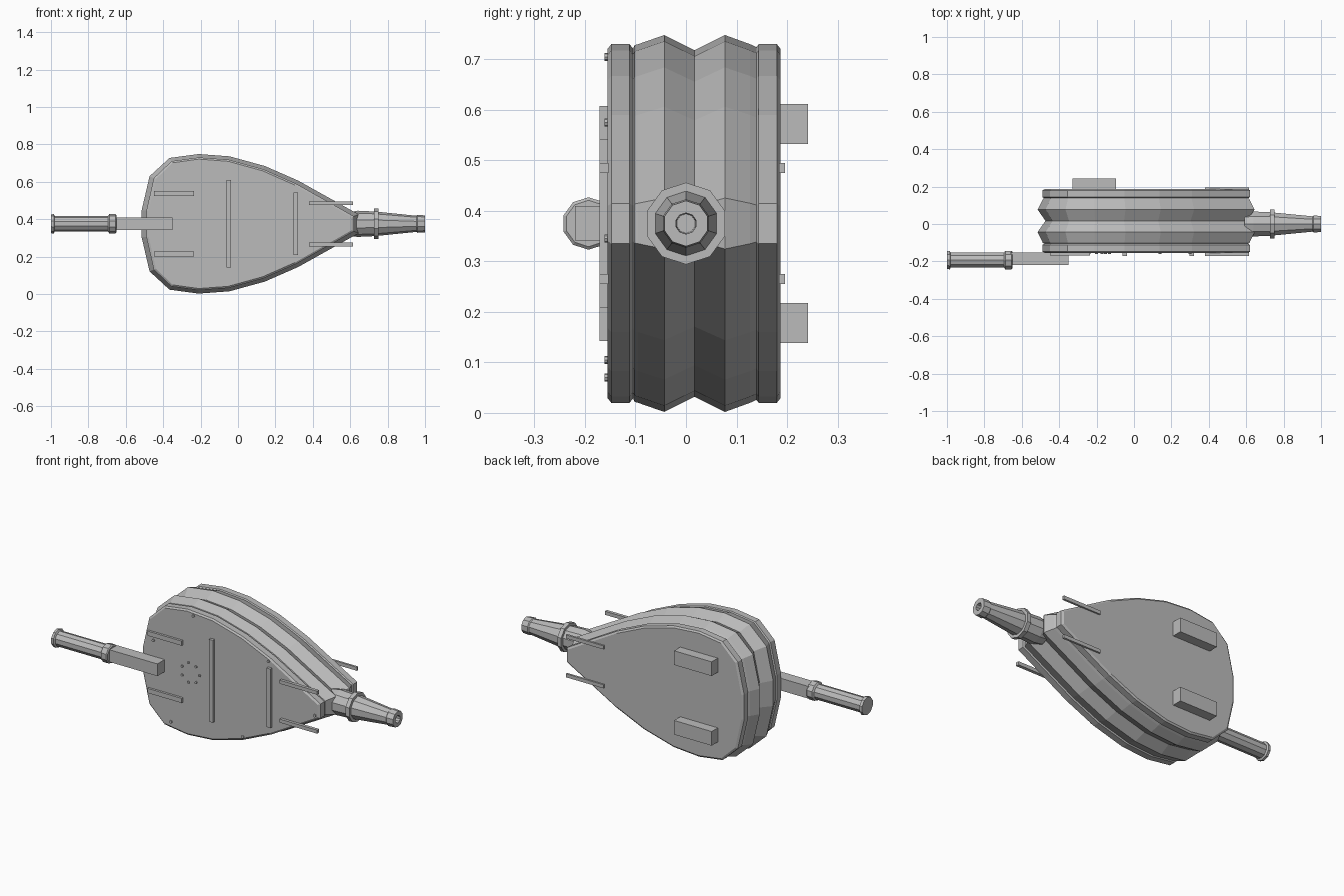
import bpy, bmesh, math
from mathutils import Vector

cube = bpy.data.objects.get("Cube")
if cube:
    bpy.data.objects.remove(cube)

GREY = 0.5
mat = bpy.data.materials.new("plain grey")
mat.use_nodes = True
mat.diffuse_color = (GREY, GREY, GREY, 1)
mat.node_tree.nodes["Principled BSDF"].inputs["Base Color"].default_value = (GREY, GREY, GREY, 1)

MID = 0.375  # height of the long axis


def finish(name, bm):
    bmesh.ops.recalc_face_normals(bm, faces=bm.faces[:])
    mesh = bpy.data.meshes.new(name)
    bm.to_mesh(mesh)
    bm.free()
    mesh.materials.append(mat)
    obj = bpy.data.objects.new(name, mesh)
    bpy.context.collection.objects.link(obj)
    return obj


def loft(name, rings):
    """Skin a row of equal-length rings and cap both ends."""
    bm = bmesh.new()
    rows = [[bm.verts.new(p) for p in ring] for ring in rings]
    n = len(rows[0])
    for a, b in zip(rows, rows[1:]):
        for i in range(n):
            j = (i + 1) % n
            bm.faces.new((a[i], a[j], b[j], b[i]))
    bm.faces.new(rows[0])
    bm.faces.new(rows[-1])
    return finish(name, bm)


def box(name, x0, x1, y0, y1, z0, z1):
    return loft(name, [[(x0, y, z0), (x1, y, z0), (x1, y, z1), (x0, y, z1)] for y in (y0, y1)])


def turned(name, profile, y, sides=10):
    """Turn (x, radius) pairs about the long axis."""
    turns = [math.pi / 2 + math.tau * i / sides for i in range(sides)]
    return loft(name, [[(x, y + r * math.cos(a), MID + r * math.sin(a)) for a in turns]
                       for x, r in profile])


# Teardrop outline, upper half mirrored to the lower
half = [(-0.49, 0.07), (-0.45, 0.245), (-0.355, 0.335), (-0.21, 0.355),
        (-0.05, 0.343), (0.135, 0.292), (0.31, 0.215), (0.62, 0.04)]
outline = [Vector(p) for p in half] + [Vector((x, -z)) for x, z in reversed(half)]


def teardrop(y, offset):
    ring = []
    for i, p in enumerate(outline):
        d0 = (p - outline[i - 1]).normalized()
        d1 = (outline[(i + 1) % len(outline)] - p).normalized()
        n0, n1 = Vector((-d0.y, d0.x)), Vector((-d1.y, d1.x))
        m = (n0 + n1) * offset / (1 + n0.dot(n1))
        ring.append((p.x + 1.4 * m.x, y, MID + p.y + m.y))
    return ring


def slab(name, steps):
    return loft(name, [teardrop(y, off) for y, off in steps])


# Boards with bevelled rims, and the pleated body between them
slab("front_board", [(-0.155, -0.009), (-0.148, 0), (-0.112, 0), (-0.105, -0.008)])
slab("rear_board", [(0.139, -0.006), (0.144, 0), (0.18, 0), (0.187, -0.009)])
slab("bellows", [(-0.106, -0.012), (-0.102, -0.002), (-0.095, 0.0), (-0.043, 0.018),
                 (0.017, -0.012), (0.077, 0.018), (0.127, 0.0), (0.14, -0.006)])

# Nozzle with collar and open mouth
turned("nozzle", [(0.59, 0.062), (0.64, 0.07), (0.727, 0.066), (0.727, 0.081), (0.75, 0.081),
                  (0.75, 0.064), (0.955, 0.043), (0.96, 0.048), (1.0, 0.045),
                  (1.0, 0.021), (0.93, 0.019)], 0)

# Handle: flat bar on the board and a turned grip
box("handle_bar", -0.66, -0.35, -0.22, -0.153, 0.341, 0.41)
turned("handle_grip", [(-1.0, 0.05), (-0.985, 0.052), (-0.98, 0.042), (-0.695, 0.042),
                       (-0.688, 0.052), (-0.655, 0.052), (-0.65, 0.046)], -0.193)

# Cross battens on the front board
for name, x, reach in (("wide_batten", -0.05, 0.233), ("narrow_batten", 0.31, 0.167)):
    box(name, x - 0.012, x + 0.012, -0.171, -0.15, MID - reach, MID + reach)

# Strips and blocks in mirrored pairs
for side, s in (("upper", 1), ("lower", -1)):
    def pair(name, x0, x1, y0, y1, dz, h):
        z = MID + s * dz
        box(f"{side}_{name}", x0, x1, y0, y1, z - h, z + h)
    pair("front_strip", -0.45, -0.235, -0.168, -0.15, 0.162, 0.013)
    pair("front_rod", 0.38, 0.615, -0.171, -0.153, 0.11, 0.01)
    pair("rear_rod", 0.38, 0.615, 0.184, 0.196, 0.11, 0.01)
    pair("rear_block", -0.33, -0.095, 0.18, 0.242, 0.197, 0.04)


# Studs round the rim and a ring of small studs in the middle
def stud(name, x, z, r):
    turns = [math.tau * i / 8 for i in range(8)]
    loft(name, [[(x + r * math.cos(a), y, z + r * math.sin(a)) for a in turns]
                for y in (-0.161, -0.15)])


for x, z in ((-0.17, 0.705), (-0.42, 0.5), (0.3, 0.575), (-0.31, 0.07), (0.14, 0.105), (0.59, 0.345)):
    stud("rim_stud", x, z, 0.008)
for i in range(7):
    a = math.tau * i / 7
    stud("ring_stud", -0.188 + 0.057 * math.cos(a), 0.378 + 0.057 * math.sin(a), 0.007)
